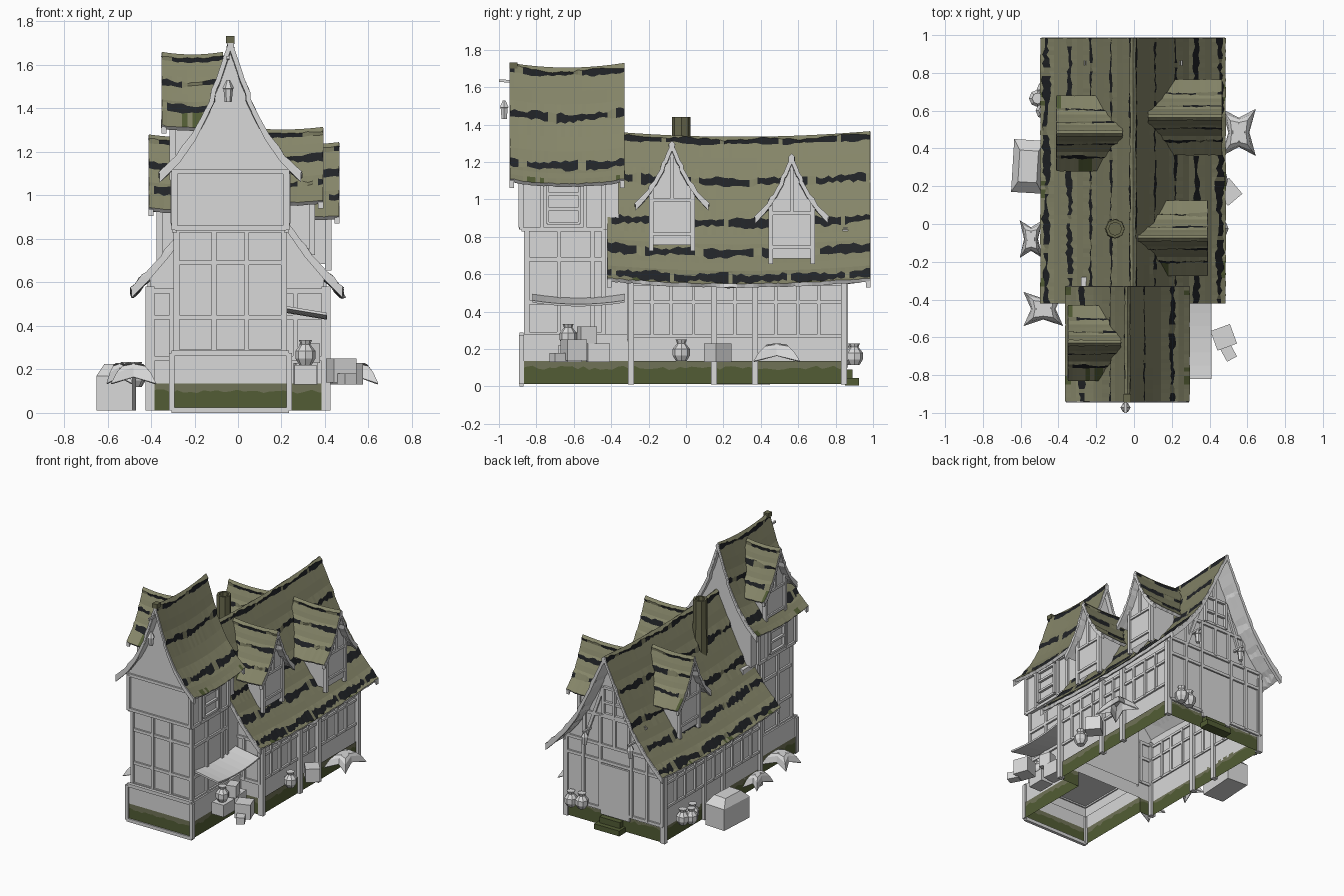
import bpy, bmesh, math, random
from mathutils import Vector, Matrix

if "Cube" in bpy.data.objects:
    bpy.data.objects.remove(bpy.data.objects["Cube"])
random.seed(4)

def mat(name, r, g, b):
    m = bpy.data.materials.new(name)
    m.diffuse_color = (r, g, b, 1)
    m.use_nodes = True
    m.node_tree.nodes["Principled BSDF"].inputs["Base Color"].default_value = m.diffuse_color
    return m

PLASTER = mat("pale grey", .69, .69, .69)
SHINGLE = mat("olive shingle", .235, .235, .14)
GAP = mat("shingle gap black", .015, .017, .02)
MOSS = mat("moss green", .085, .108, .035)
STONE = mat("mossy stone", .16, .17, .095)
BRICK = mat("dark olive chimney", .14, .14, .075)

def mesh(name, verts, faces, mats, idx=None, fix=True):
    me = bpy.data.meshes.new(name)
    me.from_pydata([tuple(v) for v in verts], [], faces)
    for m in mats:
        me.materials.append(m)
    if idx:
        me.polygons.foreach_set("material_index", idx)
    bm = bmesh.new(); bm.from_mesh(me)
    if fix:
        bmesh.ops.recalc_face_normals(bm, faces=bm.faces)
    elif sum(f.normal.z for f in bm.faces) < 0:
        bmesh.ops.reverse_faces(bm, faces=bm.faces)
    bm.to_mesh(me); bm.free()
    ob = bpy.data.objects.new(name, me)
    bpy.context.collection.objects.link(ob)
    return ob

# Maps from (across, along, height) to world: ridge along y, or ridge along x
along_y = lambda c: (lambda u, v, z: (c + u, v, z))
along_x = lambda c: (lambda u, v, z: (v, c + u, z))
WORLD = along_y(0)

def boxes(name, specs, material=PLASTER, mp=WORLD, bottom=True):
    V, F = [], []
    for u0, u1, v0, v1, z0, z1 in specs:
        b = len(V)
        V += [mp(u, v, z) for z in (z0, z1) for u, v in ((u0, v0), (u1, v0), (u1, v1), (u0, v1))]
        quads = ((0, 1, 2, 3), (4, 5, 6, 7), (0, 1, 5, 4), (1, 2, 6, 5), (2, 3, 7, 6), (3, 0, 4, 7))
        F += [[b + i for i in f] for f in (quads if bottom else quads[1:])]
    return mesh(name, V, F, [material])

def timber_grid(name, mp, us, zs, v, w=.022, t=.014):
    """Uprights at each u and rails at each z on the wall plane v."""
    boxes(name, [(u - w/2, u + w/2, v - t, v + t, zs[0], zs[-1]) for u in us] +
          [(us[0], us[-1], v - t*.8, v + t*.8, z - w/2, z + w/2) for z in zs], PLASTER, mp)

def bars(name, segs, w=.022, material=PLASTER):
    bm = bmesh.new()
    for p, q in segs:
        p, q = Vector(p), Vector(q); d = q - p
        M = Matrix.Translation((p + q)/2) @ d.to_track_quat('Z', 'Y').to_matrix().to_4x4() @ Matrix.Diagonal((w, w, d.length, 1))
        bmesh.ops.create_cube(bm, size=1, matrix=M)
    me = bpy.data.meshes.new(name); bm.to_mesh(me); bm.free()
    me.materials.append(material)
    bpy.context.collection.objects.link(bpy.data.objects.new(name, me))

def lookup(x, pts):
    for (a, p), (b, q) in zip(pts, pts[1:]):
        if min(a, b) <= x <= max(a, b):
            return p + (q - p)*(x - a)/(b - a)
    return pts[-1][1]

def roof(name, prof, v0, v1, mp, stripes, sag, hw=.018, whole=.93):
    """Sagging, curved roof sheet with stepped courses and ragged black gaps."""
    dz = [(z, d) for d, z in prof]
    top, bot = prof[0][1], prof[-1][1]
    rows, last = [(top, 0, 0, 0)], top
    for s in list(stripes) + [None]:
        nxt = bot if s is None else s
        if last - nxt > .09:
            rows += [(last + (nxt - last)*k, .004, 0, 0) for k in (.4, .7)]
        if s is not None:
            h = hw*.6 if s > top - .05 else hw
            rows += [(s + h, .01, h*.5, 1), (s - h, .001, h*.5, 0)]
        last = nxt
    rows.append((bot, .008, .003, 0))
    n, R = max(10, int((v1 - v0)/.022)), len(rows)
    V, F, idx = [], [], []
    for i in range(n + 1):
        v = v0 + (v1 - v0)*i/n
        drop = sag*(1 - (2*i/n - 1)**2)
        sides = []
        for s in (-1, 1):
            line = []
            for k, (z, lift, jit, _) in enumerate(rows):
                z2 = z + random.uniform(-jit, jit) + (.006*math.sin(i*.35 + k//2*2 + s) if jit > .004 else 0)
                line.append(mp(s*(lookup(max(z2, bot), dz) + lift*.8), v, z2 + lift*.5 - drop))
            sides.append(line)
        V += sides[0][::-1] + sides[1][1:]
    W = 2*R - 1
    for i in range(n):
        for k in range(W - 1):
            F.append((i*W + k, i*W + k + 1, i*W + W + k + 1, i*W + W + k))
            r = R - 2 - k if k < R - 1 else k - R + 1
            m = rows[r][3]
            if m and math.sin(i*.45 + k*2.3) > whole:
                m = 0
            elif r >= R - 2 and not m and math.sin(i*.3 + k) > .8 and random.random() < .6:
                m = 2
            idx.append(m)
    ob = mesh(name, V, F, [SHINGLE, GAP, MOSS, PLASTER], idx, False)
    so = ob.modifiers.new("thickness", 'SOLIDIFY')
    so.thickness, so.offset, so.material_offset, so.material_offset_rim = .022, -1, 3, 3

def bargeboard(name, prof, v, mp, depth=.045, t=.012):
    pts = [(-d, z) for d, z in prof[::-1]] + list(prof[1:])
    V = [mp(u, v + k, z - h) for u, z in pts for k, h in ((-t, .004), (t, .004), (t, depth), (-t, depth))]
    F = [[i*4 + a, i*4 + (a+1) % 4, i*4 + 4 + (a+1) % 4, i*4 + 4 + a] for i in range(len(pts) - 1) for a in range(4)]
    mesh(name, V, F + [[0, 1, 2, 3], [len(V) - k for k in (1, 2, 3, 4)]], [PLASTER])

def gabled_walls(name, prof, hw, z0, v0, v1, mp, drop):
    half = [(hw, z0), (hw, lookup(hw, prof) - drop)] + [(d, z - drop) for d, z in prof[::-1] if 0 < d < hw - .01]
    ring = [(-d, z) for d, z in half] + [(0, prof[0][1] - drop)] + half[::-1]
    n = len(ring)
    V = [mp(u, v, z) for v in (v0, v1) for u, z in ring]
    mesh(name, V, [[i, i+1, n+i+1, n+i] for i in range(n - 1)] + [list(range(n)), list(range(n, 2*n))], [PLASTER])

# Main house and front tower
main = [(0, 1.365), (.08, 1.19), (.155, 1.03), (.23, .88), (.31, .765), (.4, .66), (.485, .575)]
tower = [(0, 1.73), (.05, 1.57), (.1, 1.42), (.16, 1.30), (.23, 1.2), (.325, 1.105)]
M, T = along_y(-.005), along_y(-.035)
roof("main_roof", main, -.42, .985, M, (1.335, 1.12, .9, .74, .605), .03)
gabled_walls("main_walls", main, .4, .12, -.3, .85, M, .045)
roof("tower_roof", tower, -.94, -.33, T, (1.695, 1.46, 1.2), .025)
gabled_walls("tower_upper_walls", tower, .255, .84, -.88, -.36, T, .035)
for nm, p, v, mp in (("main_front", main, -.41, M), ("main_back", main, .975, M), ("tower_front", tower, -.932, T), ("tower_back", tower, -.34, T)):
    bargeboard(nm + "_bargeboard", p, v, mp)
boxes("tower_lower_walls", [(-.245, .245, -.85, -.28, .2, .85), (-.27, .27, -.88, -.3, .13, .28)], PLASTER, T, False)
boxes("tower_ridge_tip", [(-.02, .02, -.945, -.90, 1.7, 1.733)], BRICK, T)

# Mossy foundation following the plan, open underneath
plan = [(-.405, .85), (-.405, -.305), (-.31, -.305), (-.31, -.882), (.24, -.882), (.24, -.305), (.405, -.305), (.405, .85)]
V, F, idx = [], [], []
for (x0, y0), (x1, y1) in zip(plan, plan[1:] + plan[:1]):
    n = max(2, int(math.hypot(x1 - x0, y1 - y0)/.03)); b = len(V)
    for i in range(n + 1):
        x, y = x0 + (x1 - x0)*i/n, y0 + (y1 - y0)*i/n
        V += [(x, y, .012), (x, y, .1 + random.uniform(-.012, .012)), (x, y, .135)]
    for i in range(n):
        for k in (0, 1):
            a = b + i*3 + k
            F.append((a, a + 3, a + 4, a + 1))
            idx.append(k)
mesh("foundation", V, F, [MOSS, STONE], idx)
boxes("back_steps", [(-.09, .12, .85, .925, .005, .045), (-.07, .1, .85, .89, .045, .09)], MOSS)

# Timber framing on the walls
timber_grid("tower_front_frame", T, [-.245, -.075, .075, .245], [.28, .44, .69, .84], -.852)
timber_grid("tower_gable_frame", T, [-.255, .255], [.85, 1.11], -.882)
timber_grid("tower_base_frame", T, [-.27, .27], [.012, .275], -.88, .025)
for s, nm in ((-1, "left"), (1, "right")):
    S = along_x(0)
    timber_grid(f"tower_{nm}_frame", S, [-.85, -.68, -.5, -.44], [.28, .45, .68, .84], -.035 + s*.247)
    timber_grid(f"tower_{nm}_upper_frame", S, [-.88, -.77, -.54, -.44], [.84, 1.12], -.035 + s*.257)
    timber_grid(f"tower_{nm}_window", S, [-.74, -.57], [.87, .95, 1.03, 1.1], -.035 + s*.262, .016)
    timber_grid(f"main_{nm}_frame", S, [-.29, -.18, -.08, .04, .15, .26, .37, .48, .6, .71, .84], [.27, .45, .55], -.005 + s*.402, .018)
    boxes(f"main_{nm}_posts", [(y - .016, y + .016, s*.405 - .02, s*.405 + .02, .01, .58) for y in (-.295, .15, .37, .845)], PLASTER, S)
timber_grid("back_frame", M, [-.4, -.27, -.14, .12, .26, .4], [.14, .5, .62], .852)
timber_grid("back_upper_frame", M, [-.25, -.12, 0, .12, .25], [.62, .84], .852)
timber_grid("back_attic_window", M, [-.09, 0, .09], [.86, .95, 1.06], .857, .018)
timber_grid("front_shoulder_frame", M, [-.4, -.3, .27, .4], [.25, .44, .56], -.302)
boxes("back_door", [(-.13, .11, .85, .865, .1, .48)])
bars("back_gable_braces", [((-.25, .853, .64), (-.1, .853, 1.06)), ((.24, .853, .64), (.09, .853, 1.06)), ((0, .853, 1.06), (0, .853, 1.28))])

# Dormers: side, centre y, outer and inner roof end, ridge height
shape = [(0, 0), (.045, -.12), (.095, -.22), (.14, -.28), (.195, -.34)]
for i, (s, y, xo, xi, zt) in enumerate([(1, -.075, .39, .02, 1.315), (1, .565, .465, .075, 1.245), (-1, .48, -.41, -.06, 1.28), (-1, -.63, -.35, -.07, 1.66)]):
    p, mp, f = [(d, z + zt) for d, z in shape], along_x(y), xo - s*.05
    nm = f"dormer_{i + 1}"
    roof(nm + "_roof", p, min(xi, xo), max(xi, xo), mp, (zt - .03, zt - .14, zt - .255), .012, .012, .6)
    bargeboard(nm + "_bargeboard", p, xo - s*.01, mp, .035)
    gabled_walls(nm + "_walls", p, .115, zt - .56, f - s*.2, f, mp, .03)
    timber_grid(nm + "_window", mp, [-.112, .112], [zt - .5, zt - .32], f, .018)
    boxes(nm + "_posts", [(e*.112 - .012, e*.112 + .012, f - .014, f + .014, zt - .59, zt - .26) for e in (-1, 1)] +
          [(-.01, .01, f - .012, f + .012, zt - .32, zt - .06)], PLASTER, mp)

def lathe(name, c, prof, n=8, material=PLASTER):
    V = [(c[0] + r*math.cos(2*math.pi*k/n), c[1] + r*math.sin(2*math.pi*k/n), c[2] + z) for r, z in prof for k in range(n)]
    F = [[j*n + k, j*n + (k+1) % n, j*n + n + (k+1) % n, j*n + n + k] for j in range(len(prof) - 1) for k in range(n)]
    mesh(name, V, F + [list(range(n)), list(range(len(V) - n, len(V)))], [material])

# Chimney
lathe("chimney", (-.1, -.025, 0), [(.056, 1.0), (.05, 1.3), (.05, 1.44), (.034, 1.44), (.034, 1.38)], 8, BRICK)

# Jars and sacks
jar = [(.028, 0), (.046, .03), (.046, .065), (.022, .095), (.03, .115)]
for i, c in enumerate([(.455, -.025, .135), (-.51, .665, .12), (-.475, .6, .12), (-.47, .71, .12), (.33, .9, .115), (.25, .885, .115), (.31, -.63, .22)]):
    lathe(f"jar_{i + 1}", c, jar)

# Crates, with a tapered bundle on the left
def crate(name, c, size, rot=0, taper=1):
    sx, sy, sz = size
    ob = boxes(name, [(-sx/2, sx/2, -sy/2, sy/2, 0, sz)])
    for v in ob.data.vertices:
        if v.co.z > 0:
            v.co.x *= taper; v.co.y *= taper
    ob.location, ob.rotation_euler = c, (0, 0, rot)
for i, a in enumerate([((.475, -.6, .14), (.11, .11, .11), .35), ((.31, -.62, .13), (.1, .13, .09), 0), ((.31, -.47, .13), (.1, .12, .1), .1), ((.33, -.53, .23), (.07, .09, .09), .3), ((.5, .17, .13), (.1, .11, .1), .7), ((.5, -.68, .13), (.06, .08, .05), .5)]):
    crate(f"crate_{i + 1}", *a)
crate("bundle_base", (-.56, .305, .01), (.165, .28, .16), -.06, 1.0)
crate("bundle_top", (-.56, .305, .17), (.165, .28, .055), -.06, .6)

# Small stall cloths with flared corners
for i, (x, y, sx, sy) in enumerate([(.555, .485, .09, .125), (-.545, -.08, .06, .1), (-.48, -.45, .105, .09)]):
    V = []
    for r_corner, r_mid, zc, zm in ((.5, .42, .215, .225), (.75, .55, .185, .21), (1, .62, .135, .165)):
        for k in range(8):
            cx, cy = [(1, 1), (0, 1), (-1, 1), (-1, 0), (-1, -1), (0, -1), (1, -1), (1, 0)][k]
            r, z = (r_mid, zm) if k % 2 else (r_corner, zc)
            V.append((x + cx*r*sx, y + cy*r*sy, z))
    F = [[j*8 + k, j*8 + (k+1) % 8, j*8 + 8 + (k+1) % 8, j*8 + 8 + k] for j in (0, 1) for k in range(8)]
    ob = mesh(f"stall_cloth_{i + 1}", V, F + [list(range(8))], [PLASTER], None, False)
    ob.modifiers.new("cloth", 'SOLIDIFY').thickness = .008

# Side awning, sagging along its length
V = [(x, -.82 + .07*i, z + .02*(i/3.5 - 1)**2) for i in range(8) for x, z in ((.2, .475), (.41, .44))]
ob = mesh("side_awning", V, [(2*i, 2*i + 1, 2*i + 3, 2*i + 2) for i in range(7)], [PLASTER], None, False)
ob.modifiers.new("board", 'SOLIDIFY').thickness = .012

# Hanging lanterns on rods
bars("lantern_rods", [((-.045, -.92, 1.63), (-.045, -1.0, 1.635)), ((.2, .84, .72), (.2, .945, .72)), ((-.18, .84, .72), (-.18, .945, .72))], .014)
for i, c in enumerate([(-.045, -.972, 1.43), (.2, .92, .62), (-.18, .92, .62)]):
    lathe(f"lantern_{i + 1}", c, [(.016, 0), (.022, .06), (.027, .062), (.008, .1)], 6)
